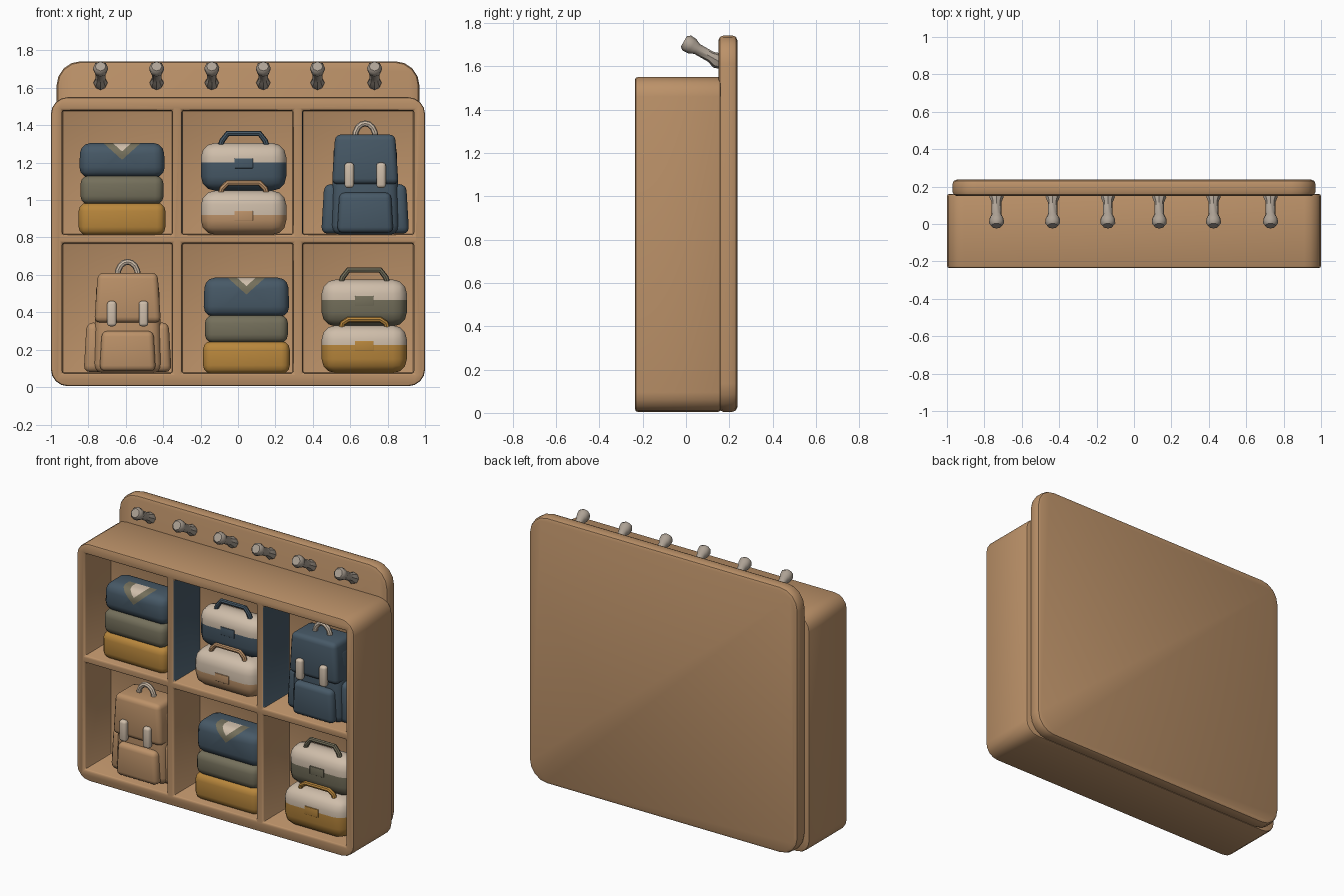
import bpy, bmesh, math
from mathutils import Vector

if "Cube" in bpy.data.objects:
    bpy.data.objects.remove(bpy.data.objects["Cube"])


def material(name, r, g, b):
    m = bpy.data.materials.new(name)
    m.use_nodes = True
    m.diffuse_color = (r, g, b, 1)
    m.node_tree.nodes["Principled BSDF"].inputs["Base Color"].default_value = (r, g, b, 1)
    return m


TAN = material("tan", 0.50, 0.285, 0.14)
BLUE = material("slate_blue", 0.063, 0.1, 0.135)
OLIVE = material("olive", 0.175, 0.16, 0.105)
OCHRE = material("ochre", 0.48, 0.24, 0.045)
CREAM = material("cream", 0.62, 0.51, 0.40)
GREY = material("warm_grey", 0.42, 0.36, 0.30)


def add_object(name, bm, mats, rule=None):
    bmesh.ops.recalc_face_normals(bm, faces=bm.faces)
    if rule:
        for f in bm.faces:
            f.material_index = rule(f.calc_center_median(), f.normal)
    me = bpy.data.meshes.new(name)
    bm.to_mesh(me)
    bm.free()
    for m in mats:
        me.materials.append(m)
    ob = bpy.data.objects.new(name, me)
    bpy.context.collection.objects.link(ob)
    return ob


def box(bm, lo, hi):
    verts = bmesh.ops.create_cube(bm, size=1)["verts"]
    lo, hi = Vector(lo), Vector(hi)
    for v in verts:
        v.co = (lo + hi) / 2 + v.co * (hi - lo)
    return verts


def bevel(bm, edges, offset, segments):
    bmesh.ops.bevel(bm, geom=edges, offset=offset, segments=segments,
                    profile=0.5, affect='EDGES', clamp_overlap=True)


def sharp_edges(bm):
    return [e for e in bm.edges if e.calc_face_angle(0) > math.radians(40)]


def soft_box(name, lo, hi, radius, mats, cuts=(), rule=None, taper=1.0):
    """Rounded box; taper narrows its top, cuts split faces for colours."""
    bm = bmesh.new()
    cx = (lo[0] + hi[0]) / 2
    for v in box(bm, lo, hi):
        if v.co.z > (lo[2] + hi[2]) / 2:
            v.co.x = cx + (v.co.x - cx) * taper
    bevel(bm, bm.edges[:], radius, 3)
    for co, no in cuts:
        bmesh.ops.bisect_plane(bm, geom=bm.verts[:] + bm.edges[:] + bm.faces[:],
                               plane_co=co, plane_no=no)
    return add_object(name, bm, mats, rule)


def slab(lo, hi, corner):
    """Board whose four corners are rounded in the front outline."""
    bm = bmesh.new()
    box(bm, lo, hi)
    along_y = [e for e in bm.edges if abs((e.verts[0].co - e.verts[1].co).y) > 0.01]
    bevel(bm, along_y, corner, 4)
    return bm


def tube(name, points, radius, mat, radii=None):
    cu = bpy.data.curves.new(name, 'CURVE')
    cu.dimensions = '3D'
    cu.bevel_depth = radius
    cu.bevel_resolution = 2
    cu.use_fill_caps = True
    sp = cu.splines.new('POLY')
    sp.points.add(len(points) - 1)
    for i, p in enumerate(points):
        sp.points[i].co = (*p, 1)
        sp.points[i].radius = radii[i] if radii else 1
    cu.materials.append(mat)
    ob = bpy.data.objects.new(name, cu)
    bpy.context.collection.objects.link(ob)
    bpy.ops.object.select_all(action='DESELECT')
    ob.select_set(True)
    bpy.context.view_layer.objects.active = ob
    bpy.ops.object.convert(target='MESH')


# Cabinet: rounded block with six compartments cut from the front
columns = [(-0.94, -0.35), (-0.30, 0.295), (0.345, 0.94)]
rows = [(0.075, 0.77), (0.815, 1.48)]
cabinet = add_object("cabinet", slab((-1, -0.235, 0.005), (1, 0.16, 1.55), 0.09), [TAN, BLUE])
bm = bmesh.new()
for x0, x1 in columns:
    for z0, z1 in rows:
        box(bm, (x0, -0.5, z0), (x1, 0.035, z1))
cutter = add_object("compartment_cutter", bm, [])
cutter.hide_render = True
mod = cabinet.modifiers.new("compartments", 'BOOLEAN')
mod.operation = 'DIFFERENCE'
mod.solver = 'EXACT'
mod.object = cutter
bpy.context.view_layer.objects.active = cabinet
bpy.ops.object.modifier_apply(modifier=mod.name)
bpy.data.objects.remove(cutter)

# Soften cabinet edges; the upper divider sides are blue
bm = bmesh.new()
bm.from_mesh(cabinet.data)
bevel(bm, sharp_edges(bm), 0.018, 2)
bm.normal_update()
for f in bm.faces:
    c = f.calc_center_median()
    f.material_index = int(f.normal.x > 0.9 and c.z > 0.8 and -0.4 < c.x < 0.5)
bm.to_mesh(cabinet.data)
bm.free()

# Back panel rising above the cabinet
bm = slab((-0.97, 0.15, 0.005), (0.97, 0.237, 1.742), 0.13)
bevel(bm, sharp_edges(bm), 0.022, 2)
add_object("back_panel", bm, [TAN])

# Row of pegs slanting up and forward
for i, x in enumerate((-0.735, -0.435, -0.14, 0.135, 0.425, 0.73)):
    base, tip = Vector((x, 0.165, 1.615)), Vector((x, -0.01, 1.715))
    steps = (0, 0.12, 0.28, 0.65, 0.78, 0.92, 1)
    tube(f"peg_{i + 1}", [base.lerp(tip, t) for t in steps], 0.04, GREY,
         (0.75, 0.95, 0.65, 0.65, 0.95, 1.0, 0.7))


def clothes_stack(name, cx, levels):
    """Three folded garments, the top one with a V neck."""
    z0, z1, z2, z3 = levels
    for part, lo, hi, mat, half in (("lower", z0, z1, OCHRE, 0.232),
                                    ("middle", z1, z2, OLIVE, 0.222)):
        soft_box(f"{name}_{part}_garment", (cx - half, -0.2, lo - 0.004),
                 (cx + half, 0.02, hi + 0.006), 0.045, [mat])
    slope, neck, inner = 0.9, z3 - 0.09, z3 - 0.045
    cuts = [((cx, 0, z), (side * slope, 0, -1)) for z in (neck, inner) for side in (-1, 1)]
    cuts.append(((0, -0.09, 0), (0, 1, 0)))

    def collar(c, n):
        rise = c.z - slope * abs(c.x - cx)
        if c.y > -0.09 or rise < neck:
            return 0
        return 2 if rise > inner else 1
    soft_box(f"{name}_upper_garment", (cx - 0.23, -0.19, z2 - 0.004), (cx + 0.23, 0.02, z3),
             0.055, [BLUE, OLIVE, CREAM], cuts, collar, 0.97)


clothes_stack("upper_stack", -0.62, (0.815, 0.98, 1.125, 1.305))
clothes_stack("lower_stack", 0.045, (0.075, 0.24, 0.38, 0.585))


def bag(name, cx, levels, handle_top, front, mat):
    """Two-tone rounded bag with carrying handle and front tab."""
    low, split, high = levels
    soft_box(name, (cx - 0.228, front, low), (cx + 0.228, 0.025, high), 0.075, [mat, CREAM],
             [((0, 0, split), (0, 0, 1))], lambda c, n: int(c.z > split))
    soft_box(name + "_tab", (cx - 0.05, front - 0.006, split - 0.03),
             (cx + 0.05, front + 0.002, split + 0.022), 0.003, [mat])
    y = front + 0.06
    tube(name + "_handle", [(cx - 0.125, y, high - 0.02), (cx - 0.115, y, high + 0.012),
                            (cx - 0.085, y, handle_top - 0.014), (cx + 0.085, y, handle_top - 0.014),
                            (cx + 0.115, y, high + 0.012), (cx + 0.125, y, high - 0.02)], 0.015, mat)


bag("upper_blue_bag", 0.03, (1.05, 1.2, 1.305), 1.37, -0.15, BLUE)
bag("lower_tan_bag", 0.03, (0.815, 0.92, 1.05), 1.105, -0.205, TAN)
bag("upper_olive_bag", 0.675, (0.325, 0.465, 0.575), 0.64, -0.15, OLIVE)
bag("lower_ochre_bag", 0.675, (0.075, 0.225, 0.33), 0.375, -0.205, OCHRE)


def backpack(name, cx, z, mat):
    def piece(part, x, y, h, radius, colour=mat, taper=1.0):
        soft_box(f"{name}_{part}", (cx + x[0], y[0], z + h[0]), (cx + x[1], y[1], z + h[1]),
                 radius, [colour], taper=taper)
    piece("body", (-0.185, 0.185), (-0.175, 0.025), (0, 0.5), 0.05, taper=0.9)
    piece("flap", (-0.178, 0.178), (-0.205, 0.0), (0.27, 0.535), 0.03, taper=0.9)
    piece("front_pocket", (-0.15, 0.15), (-0.212, -0.12), (0.01, 0.225), 0.03, taper=0.92)
    for side, s in (("right", -1), ("left", 1)):
        piece(side + "_pocket", sorted((s * 0.13, s * 0.235)), (-0.15, 0.01),
              (0.005, 0.27), 0.035, taper=0.7)
        piece(side + "_strap", (s * 0.085 - 0.025, s * 0.085 + 0.025), (-0.232, -0.19),
              (0.25, 0.385), 0.016, CREAM)
    arc = [math.pi * i / 8 for i in range(9)]
    tube(name + "_handle", [(cx + 0.055 * math.cos(a), -0.1, z + 0.52 + 0.075 * math.sin(a))
                            for a in arc], 0.016, CREAM)


backpack("blue_backpack", 0.68, 0.815, BLUE)
backpack("tan_backpack", -0.59, 0.075, TAN)

# Smooth shading with crisp sharp edges
bpy.ops.object.select_all(action='SELECT')
bpy.context.view_layer.objects.active = cabinet
bpy.ops.object.shade_smooth_by_angle(angle=math.radians(42))
